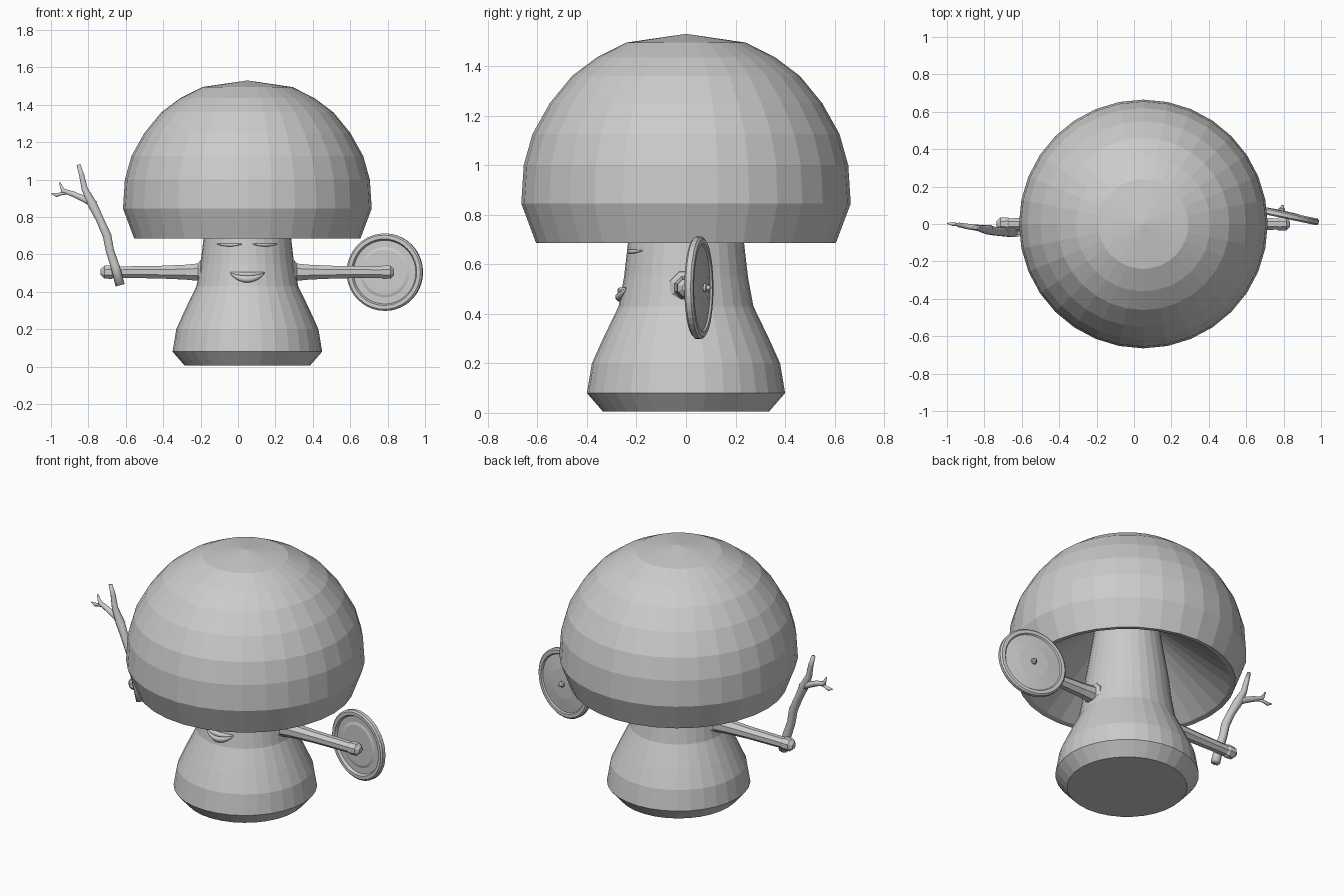
import bpy, bmesh, math
from mathutils import Vector, Matrix

if "Cube" in bpy.data.objects:
    bpy.data.objects.remove(bpy.data.objects["Cube"])

CX = 0.05  # body axis
grey = bpy.data.materials.new("plain_grey")
grey.diffuse_color = (0.6, 0.6, 0.6, 1)
grey.use_nodes = True
grey.node_tree.nodes["Principled BSDF"].inputs["Base Color"].default_value = grey.diffuse_color


def finish(name, bm, smooth=False):
    bmesh.ops.remove_doubles(bm, verts=bm.verts, dist=1e-5)
    bmesh.ops.recalc_face_normals(bm, faces=bm.faces)
    me = bpy.data.meshes.new(name)
    bm.to_mesh(me)
    bm.free()
    me.materials.append(grey)
    ob = bpy.data.objects.new(name, me)
    bpy.context.collection.objects.link(ob)
    for p in me.polygons:
        p.use_smooth = smooth
    return ob


def bridge(bm, rings):
    for a, b in zip(rings, rings[1:]):
        n = len(a)
        for i in range(n):
            j = (i + 1) % n
            bm.faces.new((a[i], a[j], b[j], b[i]))


def lathe(name, profile, n, matrix, closed=False, smooth=False):
    """Spin (radius, height) points around z; ends are capped unless closed."""
    bm = bmesh.new()
    rings = [[bm.verts.new((r * math.cos(2 * math.pi * i / n),
                            r * math.sin(2 * math.pi * i / n), z))
              for i in range(n)] for r, z in profile]
    bridge(bm, rings + ([rings[0]] if closed else []))
    if not closed:
        bm.faces.new(rings[0])
        bm.faces.new(rings[-1])
    bmesh.ops.transform(bm, matrix=matrix, verts=bm.verts)
    return finish(name, bm, smooth)


def tube(name, pts, radii, n=8, ref=(0, 1, 0), smooth=False):
    """Sweep an n-sided section of varying radius along a path."""
    bm = bmesh.new()
    pts = [Vector(p) for p in pts]
    rings = []
    for k, (p, r) in enumerate(zip(pts, radii)):
        t = (pts[min(k + 1, len(pts) - 1)] - pts[max(k - 1, 0)]).normalized()
        u = Vector(ref).cross(t).normalized()
        v = t.cross(u)
        ring = []
        for i in range(n):
            a = 2 * math.pi * (i + 0.5) / n
            ring.append(bm.verts.new(p + r * (math.cos(a) * u + math.sin(a) * v)))
        rings.append(ring)
    bridge(bm, rings)
    bm.faces.new(rings[0])
    bm.faces.new(rings[-1])
    return finish(name, bm, smooth)


# Cap: faceted dome with a hollow conical underside
lathe("cap", [(0.18, 1.0), (0.575, 0.69), (0.605, 0.685), (0.665, 0.845),
              (0.655, 1.0), (0.62, 1.125), (0.55, 1.25), (0.46, 1.36),
              (0.36, 1.435), (0.24, 1.495), (0.0005, 1.53)],
      32, Matrix.Translation((CX, 0, 0)))

# Stem
lathe("stem", [(0.335, 0.005), (0.40, 0.08), (0.38, 0.2), (0.335, 0.3),
               (0.272, 0.43), (0.25, 0.55), (0.235, 0.68), (0.18, 1.02)],
      32, Matrix.Translation((CX, 0, 0)))

# Arms with flared shoulders
for side, reach, name in ((-1, 0.785, "left_arm"), (1, 0.785, "right_arm")):
    steps = [(0.19, 0.08), (0.25, 0.07), (0.265, 0.05), (0.33, 0.043),
             (0.48, 0.036), (reach - 0.07, 0.033), (reach - 0.06, 0.039),
             (reach - 0.02, 0.037), (reach, 0.016)]
    tube(name, [(CX + side * d, 0, 0.505) for d, r in steps], [r for d, r in steps])

# Round shield: raised rim, shallow dish on the front, small boss on the back
spin = (Matrix.Translation((0.785, 0.052, 0.505))
        @ Matrix.Rotation(math.radians(-12), 4, 'Z')
        @ Matrix.Rotation(math.radians(90), 4, 'X'))
lathe("shield", [(0.001, 0.008), (0.12, 0.008), (0.135, 0.003), (0.17, 0.003),
                 (0.178, 0.018), (0.198, 0.018), (0.207, 0.01), (0.207, -0.01),
                 (0.198, -0.018), (0.178, -0.018), (0.172, -0.01),
                 (0.09, -0.02), (0.001, -0.022)], 40, spin)
lathe("shield_boss", [(0.018, -0.015), (0.018, -0.03), (0.012, -0.034),
                      (0.007, -0.048), (0.001, -0.052)], 12, spin)

# Forked stick held in the left hand
tube("stick", [(-0.63, -0.045, 0.435), (-0.655, -0.045, 0.53),
               (-0.685, -0.045, 0.62), (-0.70, -0.042, 0.70),
               (-0.74, -0.04, 0.79), (-0.78, -0.03, 0.87),
               (-0.82, -0.025, 0.95), (-0.835, -0.02, 1.02),
               (-0.853, -0.02, 1.08)],
     [0.027, 0.026, 0.024, 0.025, 0.023, 0.027, 0.018, 0.015, 0.011], smooth=True)
tube("stick_branch", [(-0.765, -0.03, 0.865), (-0.82, -0.022, 0.895),
                      (-0.88, -0.015, 0.922), (-0.935, -0.005, 0.94),
                      (-0.955, 0, 0.985)],
     [0.022, 0.018, 0.016, 0.013, 0.004], smooth=True)
tube("stick_twig", [(-0.91, -0.01, 0.932), (-0.945, -0.003, 0.925),
                    (-0.97, 0.0, 0.917), (-0.998, 0.003, 0.925)],
     [0.012, 0.009, 0.011, 0.003], smooth=True)


# Face features follow the stem's front surface
def on_stem(dx, z, out=0.0):
    r = 0.235 + (0.68 - z) * 0.145 + out
    return (CX + dx, -math.sqrt(r * r - dx * dx), z)


span = [i / 6 for i in range(-6, 7)]
for name, top, sag, rad, out in (("upper_lip", 0.503, 0.010, 0.012, 0.0),
                                 ("lower_lip", 0.500, 0.032, 0.017, 0.0)):
    tube(name, [on_stem(0.09 * s, top - sag * (1 - s * s), out) for s in span],
         [rad * (1 - s * s) + 0.003 for s in span], ref=(0, 0, 1), smooth=True)

# Closed eyes
for side, name in ((-1, "left_eyelid"), (1, "right_eyelid")):
    tube(name, [on_stem(side * 0.095 + 0.065 * s, 0.655 - 0.004 * (1 - s * s))
                for s in span],
         [0.007 * (1 - s * s) + 0.002 for s in span], ref=(0, 0, 1), smooth=True)
